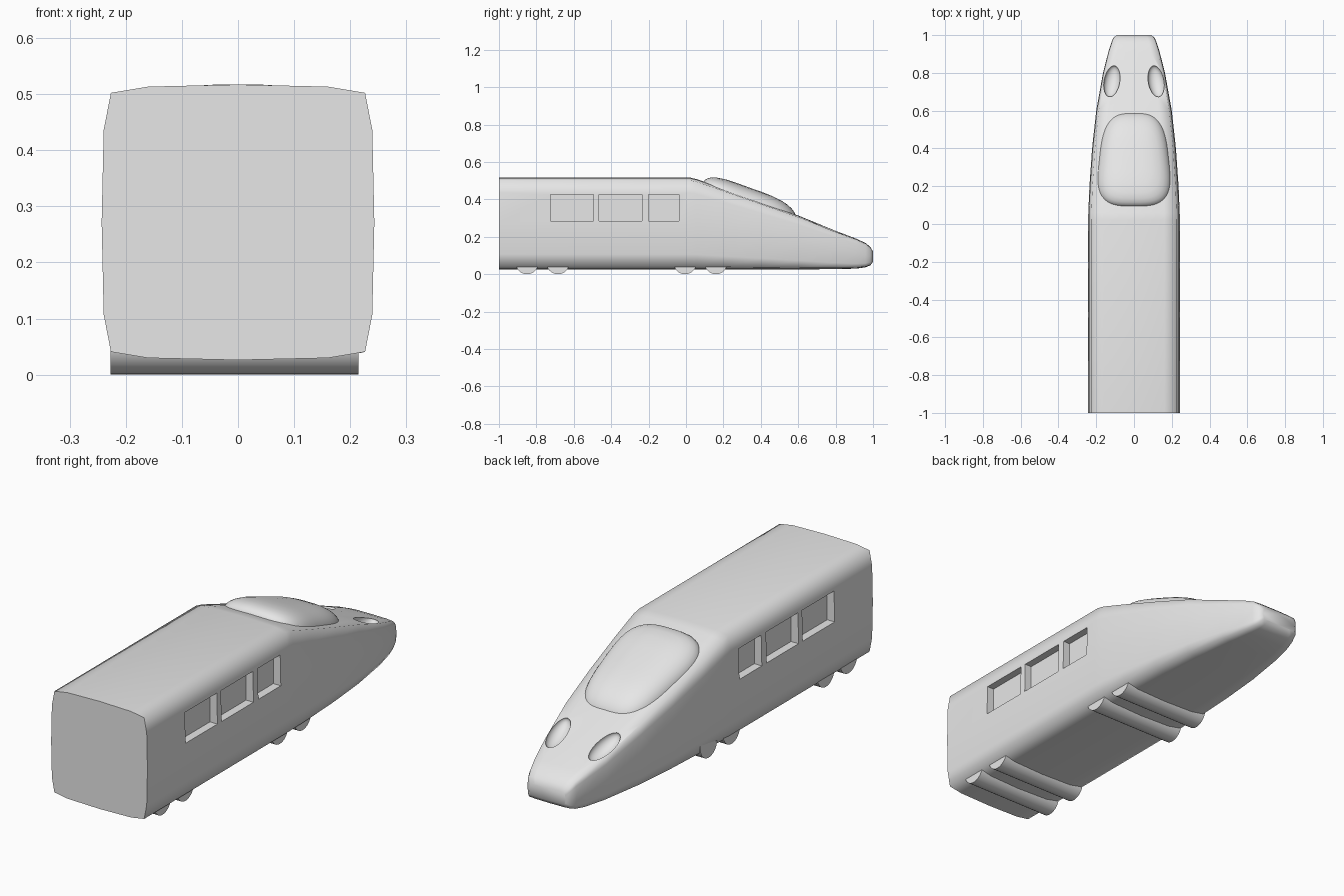
import bpy, bmesh
from math import sin, cos, pi, radians
from mathutils import Matrix, Euler

old = bpy.data.objects.get("Cube")
if old:
    bpy.data.objects.remove(old, do_unlink=True)

grey = bpy.data.materials.new("body_grey")
grey.use_nodes = True
grey.diffuse_color = (0.8, 0.8, 0.8, 1)
grey.node_tree.nodes["Principled BSDF"].inputs["Base Color"].default_value = (0.8, 0.8, 0.8, 1)


def finish(bm, name, slots=1):
    bmesh.ops.recalc_face_normals(bm, faces=bm.faces)
    mesh = bpy.data.meshes.new(name)
    bm.to_mesh(mesh)
    bm.free()
    for _ in range(slots):
        mesh.materials.append(grey)
    ob = bpy.data.objects.new(name, mesh)
    bpy.context.collection.objects.link(ob)
    return ob


def smooth(ob, angle):
    bpy.ops.object.select_all(action='DESELECT')
    ob.select_set(True)
    bpy.context.view_layer.objects.active = ob
    bpy.ops.object.shade_smooth_by_angle(angle=radians(angle))


def skin(bm, rings):
    for a, b in zip(rings, rings[1:]):
        for i in range(len(a)):
            j = (i + 1) % len(a)
            bm.faces.new((a[i], a[j], b[j], b[i]))


# Body: one softened box section lofted along the car and down the nose
half = [(0, -1), (.66, -.985), (.932, -.94), (.985, -.67), (1, 0),
        (.985, .67), (.932, .94), (.66, .985), (0, 1)]
section = half + [(-u, v) for u, v in half[-2:0:-1]]
stations = [  # y, half width, bottom, top
    (-1, .243, .026, .517), (.02, .243, .026, .517), (.06, .242, .026, .508),
    (.2, .236, .026, .458), (.4, .222, .026, .386), (.6, .2, .026, .314),
    (.8, .164, .027, .232), (.91, .136, .03, .19), (.96, .12, .037, .167),
    (.985, .11, .047, .146), (1, .092, .066, .122)]
bm = bmesh.new()
rings = []
for y, w, lo, hi in stations:
    rings.append([bm.verts.new((u * w, y, (lo + hi) / 2 + v * (hi - lo) / 2)) for u, v in section])
skin(bm, rings)
bm.faces.new(rings[0])
bm.faces.new(rings[-1])
body = finish(bm, "body", 2)

# Cutters: side windows and headlight hollows
bm = bmesh.new()
for side in (-1, 1):
    for y0, y1 in ((-.725, -.495), (-.465, -.235), (-.2, -.038)):
        place = Matrix.Translation((side * .255, (y0 + y1) / 2, .355))
        bmesh.ops.create_cube(bm, size=1, matrix=place @ Matrix.Diagonal((.1, y1 - y0, .14, 1)))
    turn = Euler((radians(-21), radians(side * 8), radians(side * 6))).to_matrix().to_4x4()
    place = Matrix.Translation((side * .117, .755, .247)) @ turn
    bmesh.ops.create_uvsphere(bm, u_segments=32, v_segments=16, radius=1,
                              matrix=place @ Matrix.Diagonal((.042, .09, .035, 1)))
for f in bm.faces:
    f.material_index = 1
cutter = finish(bm, "opening_cutter", 2)
cutter.hide_render = True

cut = body.modifiers.new("openings", 'BOOLEAN')
cut.operation = 'DIFFERENCE'
cut.solver = 'EXACT'
cut.object = cutter
bpy.context.view_layer.objects.active = body
bpy.ops.object.modifier_apply(modifier=cut.name)
bpy.data.objects.remove(cutter, do_unlink=True)
smooth(body, 75)

# Keep the rims of the openings crisp
bm = bmesh.new()
bm.from_mesh(body.data)
for e in bm.edges:
    if len({f.material_index for f in e.link_faces}) > 1:
        e.smooth = False
bm.to_mesh(body.data)
bm.free()

# Windscreen: pillow-shaped dome following the nose slope
bm = bmesh.new()
count = 64


def signed_power(c):
    return abs(c) ** .6 * (1 if c > 0 else -1)


rings = []
for r in (1, .995, .98, .95, .9, .82, .7, .5, .25):
    ring = []
    for i in range(count):
        a = 2 * pi * (i + .5) / count
        t = r * signed_power(sin(a))
        x = r * signed_power(cos(a)) * (.188 - .027 * t)
        y = .34 + .25 * t
        z = .492 - .36 * (y - .05) + .076 * (1 - r ** 4) ** .5 - .3 * x * x
        ring.append(bm.verts.new((x, y, z)))
    rings.append(ring)
skin(bm, rings)
bm.faces.new(rings[0])
bm.faces.new(rings[-1])
smooth(finish(bm, "windscreen"), 60)

# Wheel rollers under the floor
for n, y in enumerate((-.85, -.685, -.005, .16), 1):
    bm = bmesh.new()
    place = Matrix.Translation((-.006, y, .061)) @ Matrix.Rotation(pi / 2, 4, 'Y')
    bmesh.ops.create_cone(bm, cap_ends=True, segments=32, radius1=.061, radius2=.061,
                          depth=.442, matrix=place)
    smooth(finish(bm, f"wheel_roller_{n}"), 40)
